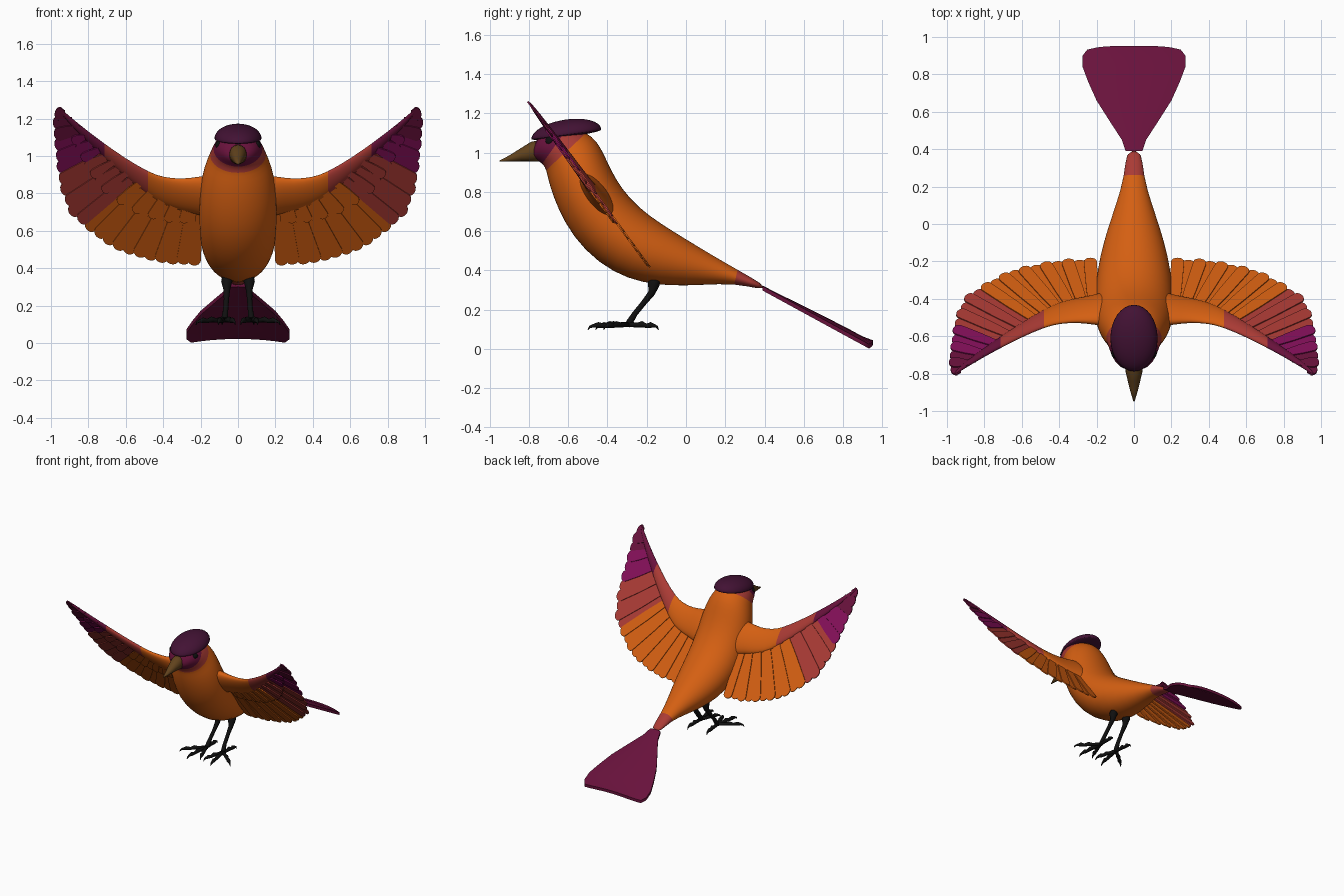
import bpy, bmesh, math
from mathutils import Vector as V

if "Cube" in bpy.data.objects:
    bpy.data.objects.remove(bpy.data.objects["Cube"])

COLOURS = {
    "orange": (0.66, 0.115, 0.006), "brick_red": (0.40, 0.043, 0.035),
    "plum": (0.14, 0.006, 0.045), "magenta": (0.23, 0.005, 0.10),
    "dark_purple": (0.055, 0.006, 0.034), "olive_brown": (0.12, 0.055, 0.012),
    "black": (0.005, 0.005, 0.005),
}
MATS = []
for name, c in COLOURS.items():
    m = bpy.data.materials.new(name)
    m.diffuse_color = (*c, 1)
    m.use_nodes = True
    m.node_tree.nodes["Principled BSDF"].inputs["Base Color"].default_value = m.diffuse_color
    MATS.append(m)
ORANGE, RED, PLUM, MAGENTA, DARK, OLIVE, BLACK = range(7)


def finish(name, bm, smooth=True, mirror=False, subsurf=0):
    bmesh.ops.recalc_face_normals(bm, faces=bm.faces[:])
    me = bpy.data.meshes.new(name)
    bm.to_mesh(me)
    bm.free()
    for m in MATS:
        me.materials.append(m)
    ob = bpy.data.objects.new(name, me)
    bpy.context.collection.objects.link(ob)
    if mirror:
        mod = ob.modifiers.new("mirror", 'MIRROR')
        mod.use_mirror_merge = False
    if subsurf:
        mod = ob.modifiers.new("smooth", 'SUBSURF')
        mod.levels = mod.render_levels = subsurf
    for p in me.polygons:
        p.use_smooth = smooth
    return ob


def loft(bm, sections, sides, mat):
    """Skin ellipses (centre, half axis u, half axis v); mat(i) colours each segment."""
    rings = []
    for c, u, v in sections:
        rings.append([bm.verts.new(c + u * math.cos(a) + v * math.sin(a))
                      for a in (2 * math.pi * k / sides for k in range(sides))])
    for i in range(len(rings) - 1):
        for k in range(sides):
            j = (k + 1) % sides
            f = bm.faces.new((rings[i][k], rings[i][j], rings[i + 1][j], rings[i + 1][k]))
            f.material_index = mat(i)
    bm.faces.new(rings[0]).material_index = mat(0)
    bm.faces.new(rings[-1]).material_index = mat(len(rings) - 2)


def tube(bm, path, mat, sides=8):
    """Round tube through (x, y, z, radius) points."""
    pts = [V(p[:3]) for p in path]
    sections = []
    for i, p in enumerate(pts):
        t = (pts[min(i + 1, len(pts) - 1)] - pts[max(i - 1, 0)]).normalized()
        u = t.cross(V((1, 0.01, 0)) if abs(t.x) < 0.9 else V((0, 0, 1))).normalized()
        sections.append((p, u * path[i][3], t.cross(u) * path[i][3]))
    loft(bm, sections, sides, lambda i: mat)


def lerp_path(pts, u):
    """Point at fraction u of the length of a 2D polyline."""
    pts = [V(p) for p in pts]
    lens = [(b - a).length for a, b in zip(pts, pts[1:])]
    d = u * sum(lens)
    for a, b, l in zip(pts, pts[1:], lens):
        if d <= l + 1e-6:
            return a.lerp(b, d / l)
        d -= l
    return pts[-1]


# Body, neck and head: top (y, z), bottom (y, z), half width
BODY = [
    (.41, .32, .39, .30, .042), (.26, .405, .25, .335, .05), (.13, .48, .08, .325, .095),
    (0, .56, -.08, .32, .145), (-.13, .64, -.22, .335, .182), (-.24, .72, -.37, .385, .203),
    (-.33, .82, -.52, .50, .208), (-.385, .92, -.62, .64, .206), (-.42, 1.0, -.68, .78, .192),
    (-.455, 1.06, -.705, .87, .168), (-.50, 1.10, -.712, .91, .148),
    (-.60, 1.14, -.73, .945, .132), (-.68, 1.14, -.77, .965, .108), (-.76, 1.09, -.79, .99, .06)]
bm = bmesh.new()
loft(bm, [(V((0, (a + c) / 2, (b + d) / 2)), V((w * 1.01, 0, 0)),
           V((0, (a - c) / 2, (b - d) / 2))) for a, b, c, d, w in BODY], 24,
     lambda i: RED if i in (0, 10) else PLUM if i > 10 else ORANGE)
finish("body", bm, subsurf=1)

# Crown cap: dome with a flat underside, tipped up at the back
bm = bmesh.new()
bmesh.ops.create_uvsphere(bm, u_segments=32, v_segments=20, radius=1)
for v in bm.verts:
    x, y, z = v.co
    v.co = (x * .126, -.61 + y * .178, 1.093 + z * (.076 if z > 0 else .014) + y * .024)
for f in bm.faces:
    f.material_index = DARK
finish("crown_cap", bm)

# Beak
bm = bmesh.new()
loft(bm, [(V((0, y, z)), V((w, 0, 0)), V((0, 0, h))) for y, z, w, h in (
    (-.74, 1.01, .05, .055), (-.79, 1.005, .045, .05), (-.84, .99, .033, .034),
    (-.90, .97, .018, .016), (-.95, .957, .003, .003))], 16, lambda i: OLIVE)
finish("beak", bm)

# Eyes
bm = bmesh.new()
bmesh.ops.create_uvsphere(bm, u_segments=16, v_segments=10, radius=.026)
for v in bm.verts:
    v.co += V((.096, -.692, 1.058))
for f in bm.faces:
    f.material_index = BLACK
finish("eyes", bm, mirror=True)

# Tail fan: arched plate, y and half width per row
bm = bmesh.new()
ROWS = [(.39, .045), (.45, .065), (.55, .13), (.66, .20), (.76, .245),
        (.84, .275), (.90, .275), (.932, .25)]
N = 10
grid = []
for side in (0, 1):
    layer = []
    for y, w in ROWS:
        row = []
        for k in range(N + 1):
            s = 2 * k / N - 1
            z = .313 - (y - .40) * .545 + .022 * (1 - s * s) * w / .275 - .010
            yy = y + (.02 * (1 - s ** 4) if y > .92 else 0)
            row.append(bm.verts.new((s * w, yy, z + (.011 if side else -.011))))
        layer.append(row)
    grid.append(layer)
R = len(ROWS)
for layer in grid:
    for i in range(R - 1):
        for k in range(N):
            bm.faces.new((layer[i][k], layer[i][k + 1], layer[i + 1][k + 1], layer[i + 1][k]))
rim = [(0, k) for k in range(N)] + [(i, N) for i in range(R - 1)] + \
      [(R - 1, k) for k in range(N, 0, -1)] + [(i, 0) for i in range(R - 1, 0, -1)]
for (a, b), (c, d) in zip(rim, rim[1:] + rim[:1]):
    bm.faces.new((grid[0][a][b], grid[0][c][d], grid[1][c][d], grid[1][a][b]))
for f in bm.faces:
    f.material_index = PLUM
tail = finish("tail_fan", bm)

# Wings lie in one slanted plane, described by front (x, z) outlines
NORMAL = V((0, -1, -.73)).normalized()
LEAD = [(.10, .90), (.2, .89), (.3, .875), (.4, .887), (.47, .91), (.6, .985),
        (.72, 1.07), (.8, 1.13), (.9, 1.21), (.965, 1.27)]
TIPS = [(.235, .415), (.40, .425), (.54, .46), (.67, .505), (.79, .59), (.90, .69),
        (.95, .82), (.967, .94), (.98, 1.06), (.99, 1.17), (.98, 1.235)]


def on_wing(x, z, off=0):
    return V((x, -.81 - (z - 1.27) / 1.37, z)) + NORMAL * off


def lead_z(x):
    for (a, b), (c, d) in zip(LEAD, LEAD[1:]):
        if x <= c:
            return b + (d - b) * (x - a) / (c - a)
    return LEAD[-1][1]


def feather(bm, root, tip, w, off, mat, thick=.008):
    axis = tip - root
    length = axis.length
    axis.normalize()
    side = V((-axis.y, axis.x))
    r = w / 2
    half = [(0, .6 * r), (length * .5, .92 * r), (length - .8 * r, r)]
    arc = [(length - .8 * r + .8 * r * math.sin(a), r * math.cos(a))
           for a in (math.pi * k / 8 for k in range(1, 8))]
    outline = half + arc + [(l, -s) for l, s in reversed(half)]
    pts = [root + axis * l + side * s for l, s in outline]
    lo = [bm.verts.new(on_wing(p.x, p.y, off - thick / 2)) for p in pts]
    hi = [bm.verts.new(on_wing(p.x, p.y, off + thick / 2)) for p in pts]
    faces = [bm.faces.new(lo[::-1]), bm.faces.new(hi)]
    for k in range(len(pts)):
        j = (k + 1) % len(pts)
        faces.append(bm.faces.new((lo[k], lo[j], hi[j], hi[k])))
    for f in faces:
        f.material_index = mat


def band(u):
    return ORANGE if u < .49 else RED if u < .73 else MAGENTA if u < .89 else PLUM


def feather_row(name, count, u0, u1, start, end, w, off):
    bm = bmesh.new()
    for i in range(count):
        u = u0 + (u1 - u0) * i / (count - 1)
        x = .21 + .72 * u ** 1.3
        lead = V((x, lead_z(x) - .015))
        tip = lerp_path(TIPS, u)
        ragged = .012 * (i % 2)
        feather(bm, lead.lerp(tip, start), lead.lerp(tip, end - ragged),
                w, off + (.003 if i % 2 else -.003), band(u))
    finish(name, bm, smooth=False, mirror=True)


feather_row("flight_feathers", 22, 0, 1, 0, 1, .070, 0)
feather_row("covert_feathers", 18, .04, .86, .1, .5, .05, .011)

# Wing arms along the leading edge
DEPTH = [.13, .10, .085, .075, .065, .05, .038, .03, .02, .008]
THICK = [.07, .05, .034, .026, .023, .02, .018, .015, .012, .006]
bm = bmesh.new()
UP = (on_wing(0, 1) - on_wing(0, 0))
loft(bm, [(on_wing(x, z - d), UP * d, NORMAL * t)
          for (x, z), d, t in zip(LEAD, DEPTH, THICK)], 16,
     lambda i: ORANGE if i < 4 else RED if i < 6 else PLUM)
finish("wing_arms", bm, mirror=True, subsurf=1)

# Legs, toes and claws
bm = bmesh.new()
tube(bm, [(.06, -.15, .37, .022), (.06, -.165, .33, .03), (.06, -.175, .285, .018),
          (.062, -.215, .235, .014), (.066, -.26, .18, .014), (.07, -.285, .14, .017),
          (.075, -.30, .118, .014)], BLACK)
for tx, ty in ((.015, -.46), (.105, -.50), (.225, -.42), (.085, -.14)):
    ax, ay = .075, -.295
    path = []
    for t, z, r in ((0, .125, .014), (.3, .122, .012), (.45, .126, .016), (.6, .118, .011),
                    (.74, .122, .015), (.86, .118, .009), (.95, .112, .006), (1, .098, .002)):
        path.append((ax + (tx - ax) * t, ay + (ty - ay) * t, z, r))
    tube(bm, path, BLACK)
finish("legs_and_feet", bm, mirror=True)

# Keep the rim of the tail crisp
bpy.context.view_layer.objects.active = tail
tail.select_set(True)
bpy.ops.object.shade_smooth_by_angle(angle=math.radians(40))
